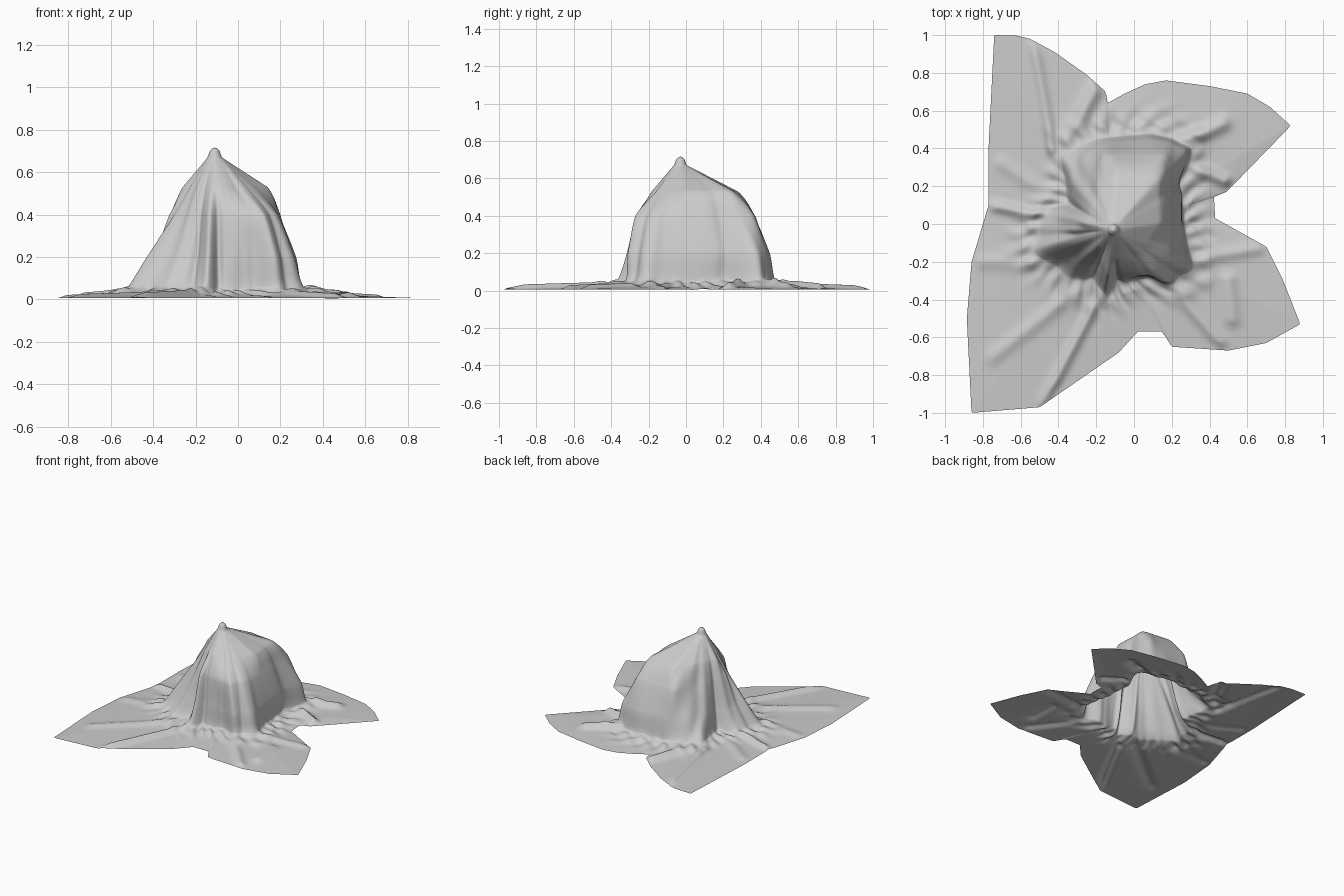
import bpy, bmesh, math
from mathutils import Vector

if "Cube" in bpy.data.objects:
    bpy.data.objects.remove(bpy.data.objects["Cube"], do_unlink=True)

CENTRE = Vector((-0.11, -0.03))
SPOKES = 720
STEPS = 13

# Height contours of the draped body, from shoulder to floor, then the hem
SHOULDER = [(.13, .25), (.14, 0), (.04, -.15), (-.1, -.19), (-.19, -.11),
            (-.26, 0), (-.19, .18), (-.1, .28)]
WAIST = [(.18, .36), (.2, .1), (.18, -.2), (.1, -.28), (-.03, -.25), (-.13, -.26),
         (-.2, -.17), (-.33, -.04), (-.24, .2), (-.16, .37)]
SKIRT = [(.27, .39), (.25, .2), (.25, 0), (.26, -.23), (.17, -.31), (0, -.27), (-.13, -.3),
         (-.27, -.2), (-.44, -.1), (-.33, .1), (-.29, .34), (-.14, .43), (.1, .45)]
FOOT = [(.31, .4), (.25, .22), (.26, .02), (.31, -.24), (.2, -.32), (0, -.28), (-.14, -.35),
        (-.32, -.28), (-.53, -.14), (-.49, 0), (-.36, .14), (-.35, .26), (-.4, .38),
        (-.2, .45), (.1, .48)]
HEM = [(-.74, 1), (-.62, .997), (-.55, .98), (-.42, .91), (-.25, .79), (-.15, .7),
       (-.14, .64), (-.05, .69), (.06, .74), (.17, .76), (.4, .73), (.6, .69), (.72, .62),
       (.83, .52), (.49, .17), (.51, .28), (.42, .2), (.43, .03), (.7, -.12), (.79, -.3),
       (.88, -.53), (.7, -.63), (.5, -.67), (.2, -.65), (.15, -.57), (.02, -.57),
       (-.08, -.68), (-.5, -.97), (-.86, -1), (-.885, -.5), (-.86, -.2), (-.77, .1), (-.77, .4)]

# Long creases lying on the floor: start, end, width, height
CREASES = [((-.53, .95), (-.43, .4), .03, .02), ((-.48, -.95), (-.17, -.36), .03, .025),
           ((-.77, .1), (-.4, .03), .03, .025), ((.17, -.3), (.46, -.63), .035, .02),
           ((.25, -.2), (.66, -.13), .035, .015), ((-.2, .72), (-.35, .45), .04, .03),
           ((.2, .4), (.47, .53), .04, .03), ((.31, .3), (.48, .23), .03, .03),
           ((-.74, -.7), (-.3, -.35), .04, .015), ((.52, -.5), (.5, -.3), .04, .02),
           ((-.7, .32), (-.45, .15), .04, .012), ((-.8, -.2), (-.45, -.2), .04, .012)]

# Hanging pleats: direction in degrees, width in degrees, depth
PLEATS = [(-97, 5, .025), (-86, 5, -.03), (-68, 7, .01), (-52, 5, -.02), (-113, 6, -.03),
          (-135, 8, .015), (-160, 8, .015), (-174, 5, -.02), (165, 7, .015), (150, 6, -.025),
          (130, 7, .02), (118, 6, -.015), (57, 5, .01), (46, 4, .015), (36, 5, -.02),
          (-22, 5, .01), (-35, 4, -.018), (-46, 4, .015)]


def bell(x):
    return math.exp(-x * x)


def clamp(x):
    return max(0, min(1, x))


def circle(radius):
    return [radius] * SPOKES


def cast(outline, angle):
    """Distance from the centre to an outline along one direction."""
    d = Vector((math.cos(angle), math.sin(angle)))
    best = 0
    for a, b in zip(outline, outline[1:] + outline[:1]):
        a, e = Vector(a) - CENTRE, Vector(b) - Vector(a)
        det = d.cross(e)
        if abs(det) > 1e-9 and 0 <= a.cross(d) / det <= 1:
            best = max(best, a.cross(e) / det)
    return best


def radii(outline, blur):
    """Sample an outline on every spoke, rounding its corners by the blur."""
    r = [cast(outline, math.tau * i / SPOKES) for i in range(SPOKES)]
    for _ in range(2 if blur else 0):
        r = [sum(r[(i + k) % SPOKES] for k in range(-blur, blur + 1)) / (2 * blur + 1)
             for i in range(SPOKES)]
    return r


def blend(p, t, tension):
    """Interpolate between the two middle values, straight when tension is 0."""
    a, b, c, d = p
    m, n = c - b + tension * ((c - a) / 2 - c + b), c - b + tension * ((d - b) / 2 - c + b)
    return b + t * (m + t * (3 * (c - b) - 2 * m - n + t * (m + n - 2 * (c - b))))


def crease_height(p):
    """Raised fold height at a floor point."""
    h = 0
    for a, b, width, height in CREASES:
        a, b = Vector(a), Vector(b)
        t = clamp((p - a).dot(b - a) / (b - a).length_squared)
        h = max(h, height * bell((p - a.lerp(b, t)).length / width))
    return h


foot, hem = radii(FOOT, 6), radii(HEM, 0)
rings = [(circle(.01), .714), (circle(.022), .702), (circle(.034), .67),
         (radii(SHOULDER, 5), .53), (radii(WAIST, 6), .4), (radii(SKIRT, 6), .2),
         (foot, .05)]
for share, z in ((.25, .022), (.6, .014), (1, .006)):
    rings.append(([f + (h - f) * share for f, h in zip(foot, hem)], z))


def sheet_point(i, s):
    """Point on the cloth for spoke i at position s along the rings."""
    k = min(int(s), len(rings) - 2)
    near = [rings[max(0, min(len(rings) - 1, k + j))] for j in (-1, 0, 1, 2)]
    t, angle = s - k, math.tau * i / SPOKES
    tension = 0 if k < 3 else .6
    r = blend([n[0][i] for n in near], t, tension)
    z = blend([n[1] for n in near], t, tension)
    # Pleats deepen down the skirt and die out on the floor
    fade = clamp((s - 2.3) / 2.7) * clamp((7.5 - s) / 1.5)
    for direction, width, depth in PLEATS:
        off = (math.degrees(angle) - direction + 180) % 360 - 180
        r += depth * fade * bell(off / width)
    p = CENTRE + Vector((math.cos(angle), math.sin(angle))) * r
    # Crumpled cloth around the foot
    floor = clamp((s - 5.6) / 1.2)
    if floor:
        close = bell(max(0, r - foot[i] - .03) / .1)
        wave = math.sin(p.x * 31 + 2 * math.sin(p.y * 13)) * math.sin(p.y * 29 + p.x * 9)
        wrinkle = math.sin(angle * 17 + 2 * math.sin(r * 9)) ** 2
        z += floor * (close * (.012 * wave + .014 * wrinkle) + crease_height(p)
                      * clamp((9 - s) * 2 + .2))
    return Vector((p.x, p.y, max(z, .001 if s < 9 else 0)))


# Cloth sheet lofted from the peak out to the hem
bm = bmesh.new()
top = bm.verts.new((CENTRE.x, CENTRE.y, .716))
count = (len(rings) - 1) * STEPS
loops = [[bm.verts.new(sheet_point(i, j / STEPS)) for i in range(SPOKES)]
         for j in range(count + 1)]
for i in range(SPOKES):
    n = (i + 1) % SPOKES
    bm.faces.new((top, loops[0][i], loops[0][n]))
    for inner, outer in zip(loops, loops[1:]):
        bm.faces.new((inner[i], outer[i], outer[n], inner[n]))
mesh = bpy.data.meshes.new("draped_cloth")
bm.to_mesh(mesh)
bm.free()
cloth = bpy.data.objects.new("draped_cloth", mesh)
bpy.context.collection.objects.link(cloth)

# Plain grey fabric
fabric = bpy.data.materials.new("grey_fabric")
fabric.use_nodes = True
fabric.diffuse_color = (.6, .6, .6, 1)
fabric.node_tree.nodes["Principled BSDF"].inputs["Base Color"].default_value = (.6, .6, .6, 1)
mesh.materials.append(fabric)

bpy.context.view_layer.objects.active = cloth
cloth.select_set(True)
bpy.ops.object.shade_smooth_by_angle(angle=math.radians(60))
